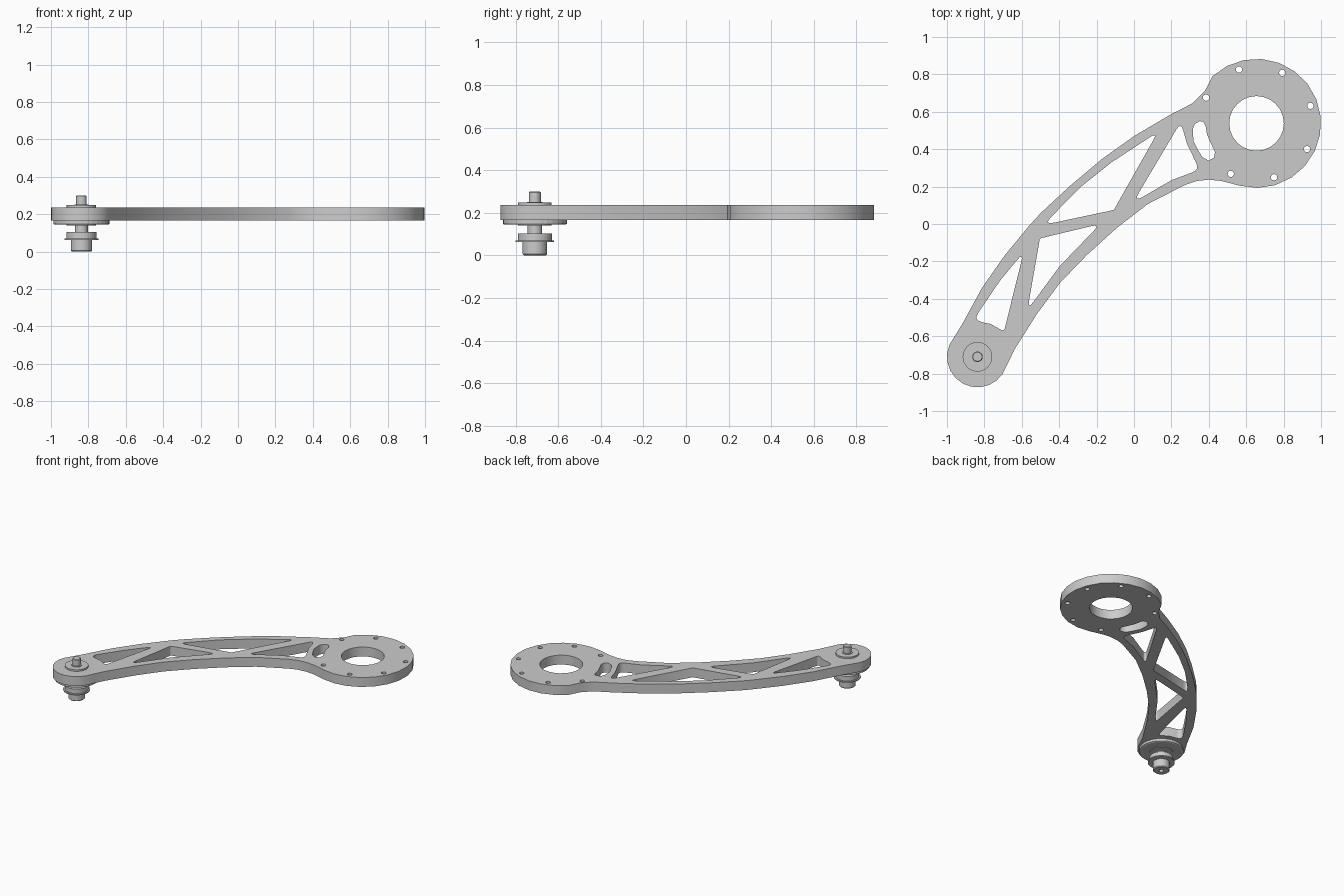
import bpy, bmesh
from math import sin, cos, radians, pi

if "Cube" in bpy.data.objects:
    bpy.data.objects.remove(bpy.data.objects["Cube"])

RING = (0.655, 0.538)      # centre of the large mounting ring
PIVOT = (-0.837, -0.71)    # centre of the small shaft end


def arc(c, r, a0, a1, n):
    return [(c[0] + r * cos(radians(a0 + (a1 - a0) * i / n)),
             c[1] + r * sin(radians(a0 + (a1 - a0) * i / n))) for i in range(n + 1)]


def circle(c, r, n):
    return arc(c, r, 0, 360, n)[:-1]


def rounded(corners):
    """Pocket outline from (x, y, radius) corners, each rounded by a small arc."""
    pts = []
    n = len(corners)
    for i, (x, y, r) in enumerate(corners):
        if r == 0:
            pts.append((x, y))
            continue
        for q, order in ((corners[i - 1], 0), (corners[(i + 1) % n], 1)):
            d = ((q[0] - x) ** 2 + (q[1] - y) ** 2) ** 0.5
            e = (x + (q[0] - x) * r / d, y + (q[1] - y) * r / d)
            if order == 0:
                a = e
            else:
                b = e
        for t in (0, 0.25, 0.5, 0.75, 1):
            pts.append(tuple((1 - t) ** 2 * a[k] + 2 * t * (1 - t) * (x, y)[k] + t * t * b[k]
                             for k in (0, 1)))
    return pts


def plate(name, loops, z0, z1):
    cu = bpy.data.curves.new(name, 'CURVE')
    cu.dimensions = '2D'
    cu.fill_mode = 'BOTH'
    cu.extrude = (z1 - z0) / 2
    for pts in loops:
        s = cu.splines.new('POLY')
        s.points.add(len(pts) - 1)
        for p, (x, y) in zip(s.points, pts):
            p.co = (x, y, 0, 1)
        s.use_cyclic_u = True
    ob = bpy.data.objects.new(name, cu)
    bpy.context.collection.objects.link(ob)
    ob.location.z = (z0 + z1) / 2
    bpy.ops.object.select_all(action='DESELECT')
    ob.select_set(True)
    bpy.context.view_layer.objects.active = ob
    bpy.ops.object.convert(target='MESH')
    ob = bpy.context.object
    bm = bmesh.new()
    bm.from_mesh(ob.data)
    bmesh.ops.remove_doubles(bm, verts=bm.verts, dist=1e-5)
    bmesh.ops.recalc_face_normals(bm, faces=bm.faces)
    bm.to_mesh(ob.data)
    bm.free()


def lathe(name, profile, n=32):
    """Revolve an (r, z) profile around the pivot axis; ends are capped."""
    bm = bmesh.new()
    rings = [[bm.verts.new((r * cos(2 * pi * i / n), r * sin(2 * pi * i / n), z))
              for i in range(n)] for r, z in profile]
    for a, b in zip(rings, rings[1:]):
        for i in range(n):
            j = (i + 1) % n
            bm.faces.new((a[i], a[j], b[j], b[i]))
    bm.faces.new(rings[0])
    bm.faces.new(rings[-1])
    bmesh.ops.recalc_face_normals(bm, faces=bm.faces)
    me = bpy.data.meshes.new(name)
    bm.to_mesh(me)
    bm.free()
    ob = bpy.data.objects.new(name, me)
    ob.location = (*PIVOT, 0)
    bpy.context.collection.objects.link(ob)


# Arm outline: ring arc, outer edge, pivot arc, inner edge
outline = arc(RING, 0.345, -105, 133, 15)
outline += [(0.378, 0.71), (0.314, 0.646), (0.19, 0.582), (0, 0.47), (-0.172, 0.347),
            (-0.343, 0.203), (-0.498, 0.059), (-0.557, -0.005), (-0.69, -0.166),
            (-0.813, -0.342), (-0.915, -0.529)]
outline += arc(PIVOT, 0.163, 157, 326, 10)
outline += [(-0.674, -0.743), (-0.637, -0.668), (-0.519, -0.481), (-0.396, -0.315),
            (-0.252, -0.166), (-0.092, -0.021), (0.074, 0.107), (0.271, 0.208),
            (0.335, 0.23), (0.40, 0.237), (0.469, 0.23)]

# Lightening pockets of the truss
pockets = [
    rounded([(0.128, 0.492, 0.05), (-0.108, 0.075, 0), (-0.485, -0.005, 0.06),
             (-0.285, 0.198, 0), (-0.118, 0.331, 0)]),
    rounded([(0.25, 0.545, 0.045), (0.283, 0.43, 0), (0.35, 0.29, 0.04), (0.202, 0.235, 0),
             (-0.005, 0.115, 0.06)]),
    rounded([(-0.503, -0.077, 0.01), (-0.18, 0.0, 0.05), (-0.396, -0.224, 0),
             (-0.57, -0.46, 0.055)]),
    rounded([(-0.59, -0.15, 0.055), (-0.695, -0.575, 0.02), (-0.765, -0.535, 0),
             (-0.86, -0.515, 0.05), (-0.717, -0.304, 0)]),
]

# Curved slot beside the ring
slot = [(0.352, 0.55), (0.325, 0.535), (0.314, 0.507), (0.318, 0.445), (0.34, 0.4),
        (0.365, 0.358), (0.398, 0.34), (0.428, 0.355), (0.433, 0.385), (0.41, 0.433),
        (0.39, 0.48), (0.383, 0.523), (0.372, 0.545)]

# Bore and seven bolt holes
holes = [circle(RING, 0.146, 24)]
for k in range(-3, 4):
    a = radians(18 + 45 * k)
    holes.append(circle((RING[0] + 0.303 * cos(a), RING[1] + 0.303 * sin(a)), 0.017, 12))

plate("arm_plate", [outline, slot] + pockets + holes, 0.166, 0.236)

# Shaft end hardware
lathe("top_washer", [(0.079, 0.23), (0.079, 0.248), (0.037, 0.248), (0.037, 0.252), (0.02, 0.252)])
lathe("shaft", [(0.034, 0.09), (0.034, 0.16), (0.028, 0.16), (0.028, 0.296), (0.024, 0.3)])
lathe("lower_flange", [(0.15, 0.168), (0.15, 0.148), (0.142, 0.144), (0.079, 0.144),
                       (0.079, 0.14), (0.034, 0.14)])
lathe("collar", [(0.08, 0.104), (0.08, 0.07), (0.091, 0.07), (0.091, 0.062), (0.057, 0.062)])
lathe("bottom_boss", [(0.057, 0.064), (0.057, 0.006), (0.051, 0), (0.016, 0), (0.016, 0.03)])
